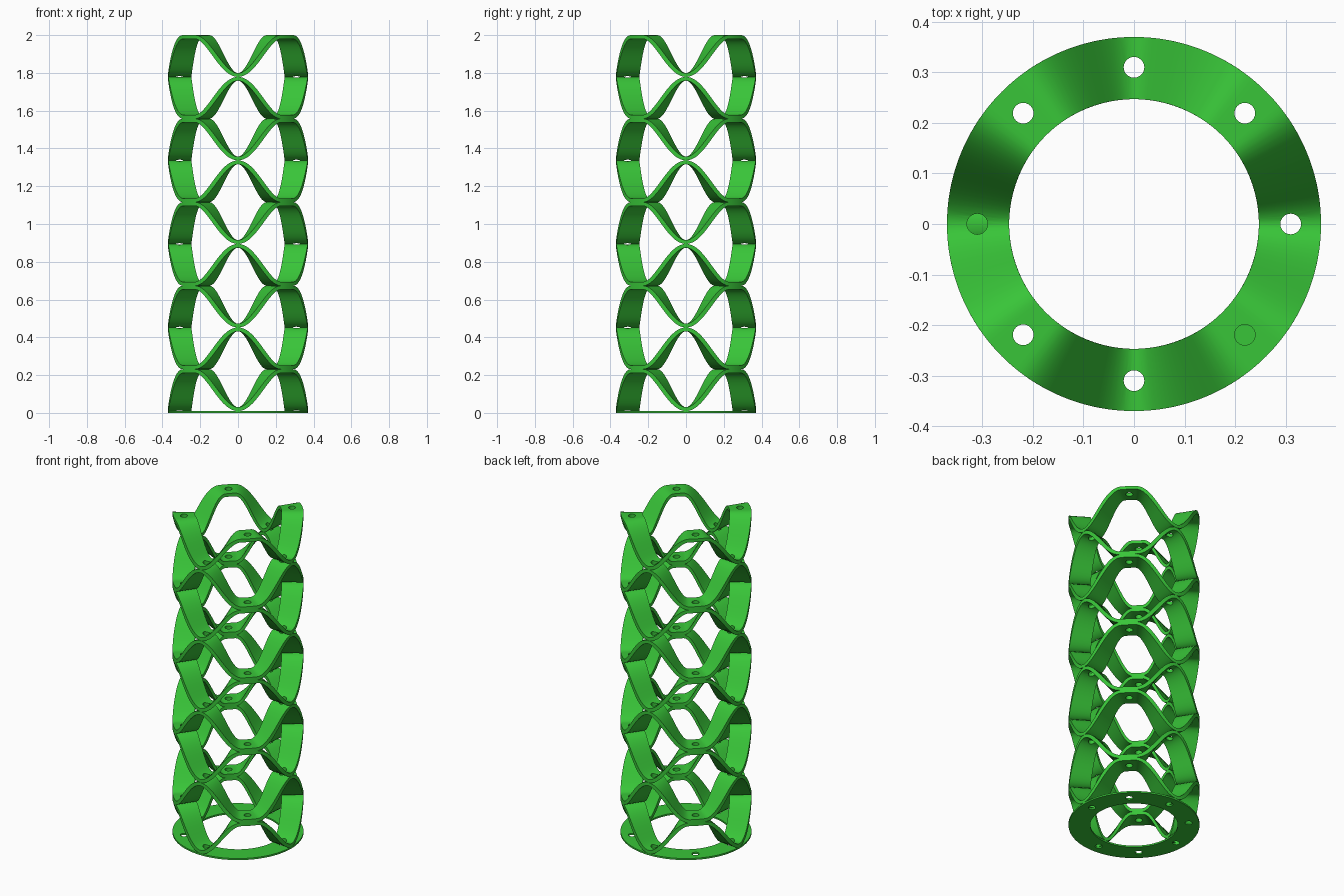
import bpy, bmesh
from math import cos, sin, pi, radians, hypot

if "Cube" in bpy.data.objects:
    bpy.data.objects.remove(bpy.data.objects["Cube"])

R_IN, R_OUT, R_HOLE = 0.247, 0.37, 0.31
BASE_T, T, RINGS = 0.01, 0.02, 9
STEP = (2.0 - BASE_T) / RINGS        # height of one waved ring
AMP = (STEP - T) / 2
FLAT = radians(7)                    # half width of the level pads on the diagonals
SEG = 192

green = bpy.data.materials.new("green")
green.diffuse_color = (0.04, 0.56, 0.04, 1)
green.use_nodes = True
green.node_tree.nodes["Principled BSDF"].inputs["Base Color"].default_value = green.diffuse_color


def wave(a):
    """-1 on the axes, +1 on the level diagonal pads."""
    d = a % (pi / 2)
    d = min(d, pi / 2 - d)
    return -cos(pi * min(d / (pi / 4 - FLAT), 1))


def add_object(name, bm):
    bmesh.ops.recalc_face_normals(bm, faces=bm.faces)
    mesh = bpy.data.meshes.new(name)
    bm.to_mesh(mesh)
    bm.free()
    ob = bpy.data.objects.new(name, mesh)
    bpy.context.collection.objects.link(ob)
    return ob


def band(name, z, amp, thick):
    """Annular strip with a constant thickness across its waved face."""
    bm = bmesh.new()
    rows = []
    r_mid = (R_IN + R_OUT) / 2
    for i in range(SEG):
        a = 2 * pi * i / SEG
        e = 1e-3
        slope = amp * (wave(a + e) - wave(a - e)) / (2 * e * r_mid)
        n = hypot(1, slope)
        row = []
        for r, side in ((R_IN, -1), (R_OUT, -1), (R_OUT, 1), (R_IN, 1)):
            b = a - side * thick / 2 * slope / n / r_mid
            zz = z + amp * wave(a) + side * thick / 2 / n
            row.append(bm.verts.new((r * cos(b), r * sin(b), zz)))
        rows.append(row)
    for i in range(SEG):
        p, q = rows[i], rows[(i + 1) % SEG]
        for k in range(4):
            m = (k + 1) % 4
            bm.faces.new((p[k], p[m], q[m], q[k]))
    return add_object(name, bm)


def drill(ob, skip=None):
    """Cut the eight vertical holes, optionally leaving one out."""
    bm = bmesh.new()
    for k in range(8):
        if k == skip:
            continue
        a = k * pi / 4
        res = bmesh.ops.create_cone(bm, cap_ends=True, segments=24, radius1=0.0205,
                                    radius2=0.0205, depth=3)
        bmesh.ops.translate(bm, verts=res["verts"],
                            vec=(R_HOLE * cos(a), R_HOLE * sin(a), 1))
    cutter = add_object("hole_cutter", bm)
    cutter.hide_render = True
    mod = ob.modifiers.new("holes", "BOOLEAN")
    mod.operation, mod.solver, mod.object = "DIFFERENCE", "EXACT", cutter
    mesh = bpy.data.meshes.new_from_object(
        ob.evaluated_get(bpy.context.evaluated_depsgraph_get()))
    ob.modifiers.clear()
    ob.data = mesh
    bpy.data.objects.remove(cutter)


# flat base ring
base = band("base_ring", BASE_T / 2, 0, BASE_T)
drill(base, skip=7)
parts = [base]

# stacked waved rings, alternately high and low on the diagonals
for i in range(RINGS):
    ring = band(f"wave_ring_{i + 1}", BASE_T + STEP * (i + 0.5),
                AMP if i % 2 == 0 else -AMP, T)
    drill(ring, skip=4 if i == 7 else None)
    parts.append(ring)

for ob in parts:
    ob.data.materials.clear()
    ob.data.materials.append(green)
    bpy.ops.object.select_all(action="DESELECT")
    ob.select_set(True)
    bpy.context.view_layer.objects.active = ob
    bpy.ops.object.shade_smooth_by_angle(angle=radians(30))
